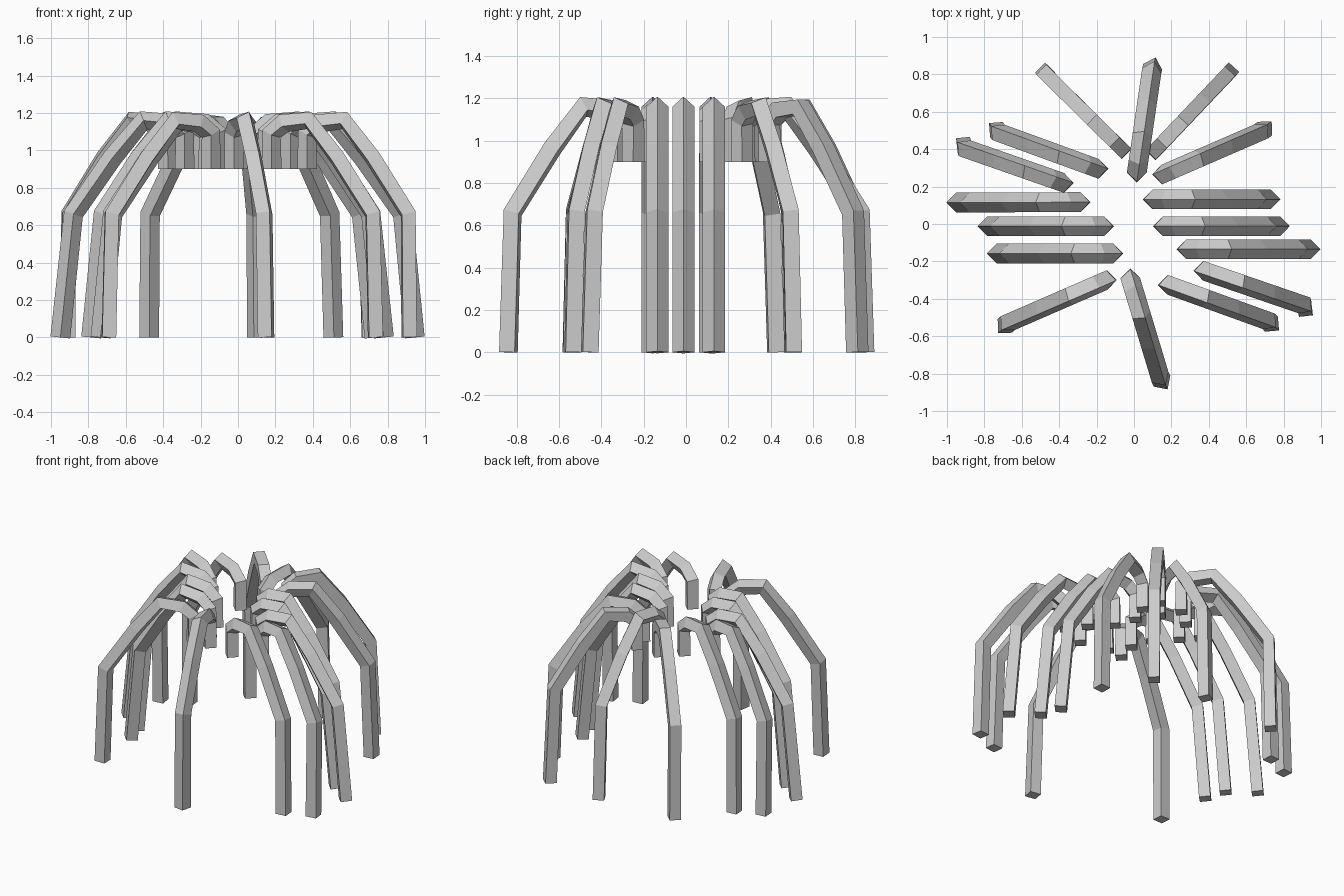
import bpy
from mathutils import Vector

# inner end (x, y), knee (x, y), foot (x, y) of every arched leg
LEGS = [
    ((-.065, .40), (-.47, .80), (-.475, .81)),
    ((.015, .275), (.095, .82), (.10, .84)),
    ((.115, .395), (.49, .79), (.51, .81)),
    ((.15, .265), (.68, .495), (.70, .51)),
    ((-.19, .295), (-.725, .49), (-.735, .505)),
    ((-.375, .22), (-.905, .405), (-.91, .425)),
    ((-.285, .117), (-.88, .115), (-.95, .115)),
    ((-.16, -.012), (-.72, -.012), (-.785, -.012)),
    ((-.11, -.158), (-.67, -.158), (-.735, -.158)),
    ((.10, .132), (.66, .132), (.73, .132)),
    ((.155, -.012), (.71, -.012), (.78, -.012)),
    ((.28, -.135), (.88, -.135), (.945, -.135)),
    ((-.145, -.30), (-.675, -.53), (-.69, -.545)),
    ((-.02, -.29), (.14, -.82), (.15, -.84)),
    ((.18, -.325), (.72, -.52), (.735, -.535)),
    ((.37, -.25), (.91, -.435), (.915, -.455)),
]
# arch shape: share of the way from inner end to knee, height
ARCH = [(0, .90), (0, 1.09), (.12, 1.145), (.37, 1.16), (.65, .96), (1, .66)]


def leg(i, inner, knee, foot):
    a, b = Vector(inner), Vector(knee)
    pts = [(*a.lerp(b, t), z) for t, z in ARCH] + [(*foot, 0)]
    cu = bpy.data.curves.new(f"arched_leg_{i}", 'CURVE')
    cu.dimensions = '3D'
    cu.bevel_depth = .053          # four-sided bar
    cu.bevel_resolution = 0
    cu.use_fill_caps = True
    sp = cu.splines.new('POLY')
    sp.points.add(len(pts) - 1)
    for p, co in zip(sp.points, pts):
        p.co = (*co, 1)
    ob = bpy.data.objects.new(cu.name, cu)
    bpy.context.collection.objects.link(ob)
    ob.select_set(True)
    bpy.context.view_layer.objects.active = ob


for i, l in enumerate(LEGS, 1):
    leg(i, *l)
bpy.ops.object.convert(target='MESH')
bpy.ops.object.shade_flat()
